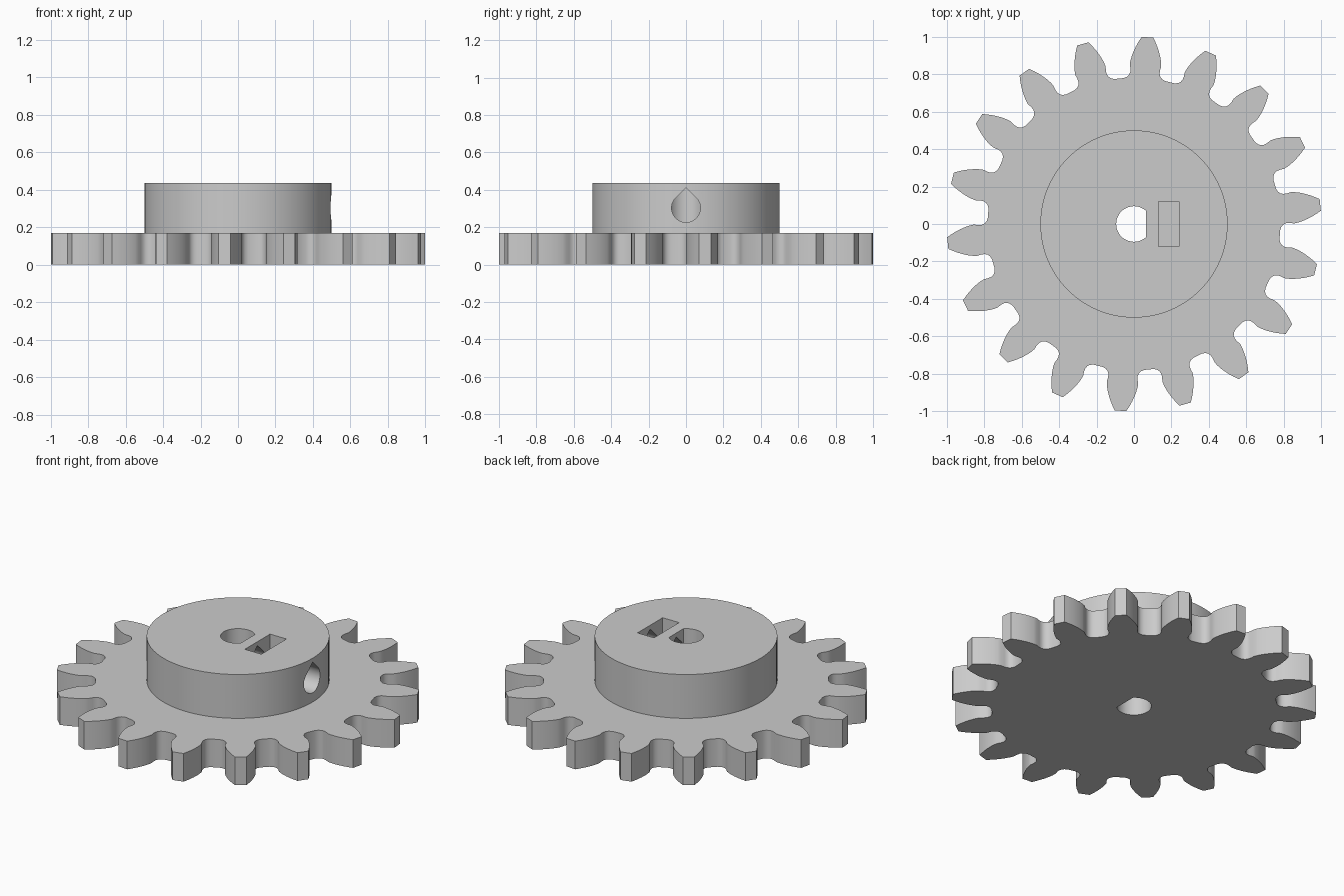
import bpy
import bmesh
from math import radians, cos, sin, acos, tan, pi
from mathutils import Vector

old = bpy.data.objects.get("Cube")
if old:
    bpy.data.objects.remove(old, do_unlink=True)

grey = bpy.data.materials.new("plain_grey")
grey.use_nodes = True
colour = (0.6, 0.6, 0.6, 1)
grey.diffuse_color = colour
grey.node_tree.nodes["Principled BSDF"].inputs["Base Color"].default_value = colour


def prism(name, profile, low, high, along_x=False):
    """Extrude a 2D profile along z, or along x when its points are (y, z)."""
    bm = bmesh.new()
    place = (lambda p: (low, p[0], p[1])) if along_x else (lambda p: (p[0], p[1], low))
    face = bm.faces.new([bm.verts.new(place(p)) for p in profile])
    top = bmesh.ops.extrude_face_region(bm, geom=[face])["geom"]
    shift = Vector((high - low, 0, 0)) if along_x else Vector((0, 0, high - low))
    bmesh.ops.translate(bm, vec=shift, verts=[v for v in top if isinstance(v, bmesh.types.BMVert)])
    bmesh.ops.recalc_face_normals(bm, faces=bm.faces)
    mesh = bpy.data.meshes.new(name)
    bm.to_mesh(mesh)
    bm.free()
    mesh.materials.append(grey)
    obj = bpy.data.objects.new(name, mesh)
    bpy.context.collection.objects.link(obj)
    return obj


def polar(r, angle):
    return (r * cos(angle), r * sin(angle))


def arc(r, start, end, steps):
    return [polar(r, start + (end - start) * i / steps) for i in range(steps + 1)]


def activate(obj):
    bpy.ops.object.select_all(action="DESELECT")
    obj.select_set(True)
    bpy.context.view_layer.objects.active = obj


def cut(obj, cutter):
    mod = obj.modifiers.new("cut", "BOOLEAN")
    mod.operation = "DIFFERENCE"
    mod.solver = "EXACT"
    mod.object = cutter
    activate(obj)
    bpy.ops.object.modifier_apply(modifier=mod.name)


# Toothed disc: involute flanks running into rounded roots
TEETH = 18
PITCH = 2 * pi / TEETH
BASE = 0.9 * cos(radians(20))


def half_angle(r):
    a = acos(BASE / r)
    return radians(5.7) - (tan(a) - a)


flank = [(r, half_angle(r)) for r in (1.0, 0.975, 0.95, 0.925, 0.9, 0.875, 0.855)]
root = [(0.83, 5.45), (0.812, 5.55), (0.798, 6.0), (0.787, 6.9), (0.781, 8.2)]
half = flank + [(r, radians(a)) for r, a in root]

outline = []
for i in range(TEETH):
    centre = radians(5.85) + i * PITCH
    outline += [polar(r, centre - a) for r, a in reversed(half)]
    outline += [polar(r, centre + a) for r, a in half]
gear = prism("gear_disc", outline, 0, 0.17)

# Raised round hub
hub = prism("hub", arc(0.5, 0, 2 * pi, 96)[:-1], 0.17, 0.435)

# D-shaped shaft bore through both parts
flat = acos(0.065 / 0.095)
bore = prism("bore_cutter", arc(0.095, flat, 2 * pi - flat, 40), -0.1, 0.6)

# Nut slot from the top, and teardrop screw hole from the side
slot = prism("slot_cutter", [(0.13, -0.12), (0.24, -0.12), (0.24, 0.12), (0.13, 0.12)], 0.18, 0.6)
R, MID = 0.077, 0.303
drop = [(y, z + MID) for y, z in arc(R, radians(135), radians(405), 36) + [(0, R * 2 ** 0.5)]]
screw = prism("screw_hole_cutter", drop, 0, 0.7, along_x=True)

cut(gear, bore)
for cutter in (bore, slot, screw):
    cut(hub, cutter)
for cutter in (bore, slot, screw):
    bpy.data.objects.remove(cutter, do_unlink=True)

for part in (gear, hub):
    activate(part)
    bpy.ops.object.shade_smooth_by_angle(angle=radians(30))
